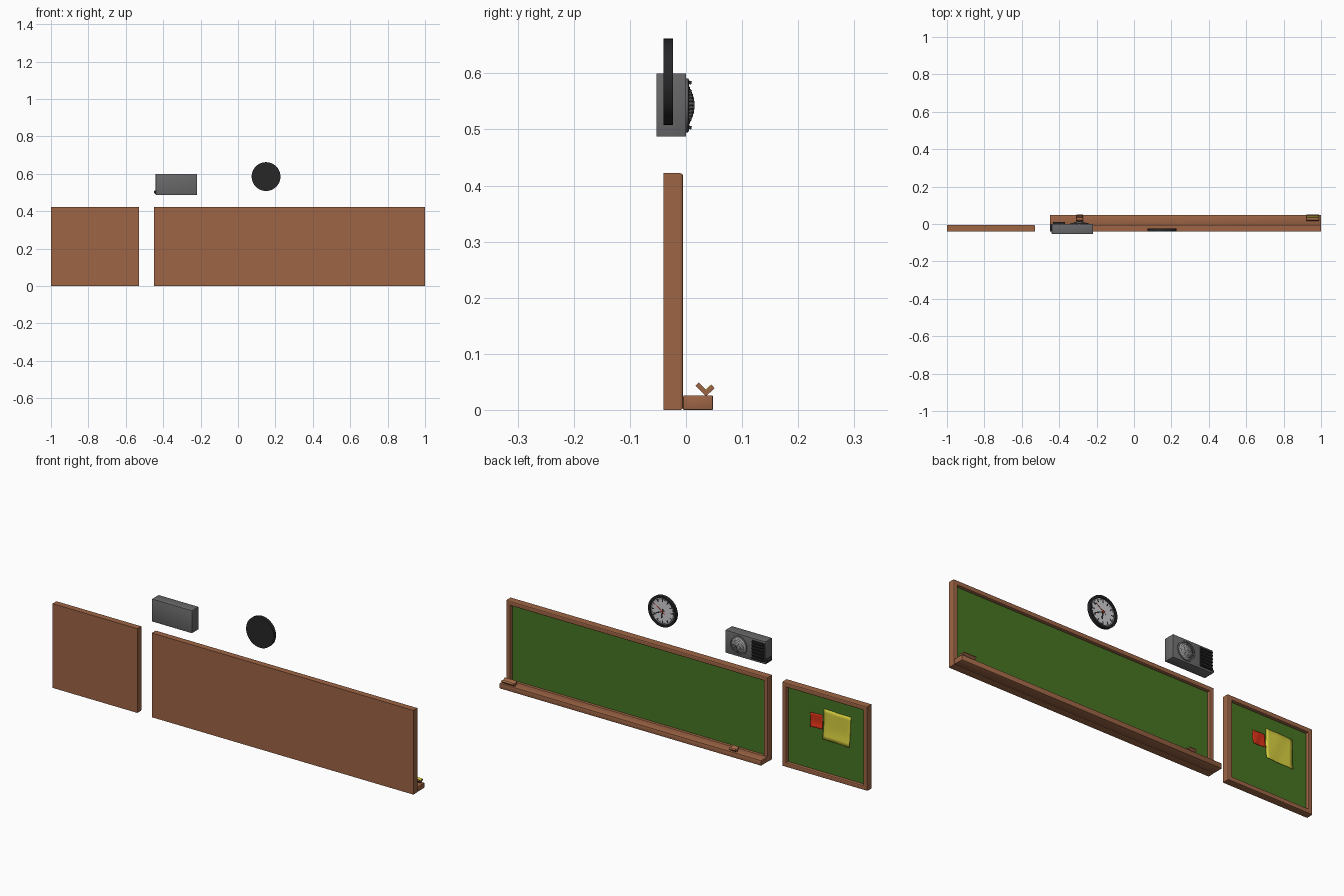
import bpy, bmesh, math
from mathutils import Matrix, Vector

if "Cube" in bpy.data.objects:
    bpy.data.objects.remove(bpy.data.objects["Cube"])


def material(name, rgb):
    m = bpy.data.materials.new(name)
    m.diffuse_color = (*rgb, 1)
    m.use_nodes = True
    m.node_tree.nodes["Principled BSDF"].inputs["Base Color"].default_value = m.diffuse_color
    return m


WOOD = material("brown wood", (0.34, 0.13, 0.06))
GREEN = material("board green", (0.062, 0.18, 0.016))
BLACK = material("black", (0.02, 0.02, 0.022))
GREY = material("dark grey", (0.14, 0.14, 0.145))
SILVER = material("light grey", (0.32, 0.32, 0.33))
WHITE = material("dial white", (0.62, 0.62, 0.65))
YELLOW = material("yellow", (0.68, 0.62, 0.05))
RED = material("red", (0.67, 0.03, 0.008))


def finish(name, bm, mats, smooth=False):
    bmesh.ops.recalc_face_normals(bm, faces=bm.faces[:])
    me = bpy.data.meshes.new(name)
    bm.to_mesh(me)
    bm.free()
    ob = bpy.data.objects.new(name, me)
    bpy.context.collection.objects.link(ob)
    for m in mats:
        me.materials.append(m)
    if smooth:
        bpy.ops.object.select_all(action='DESELECT')
        ob.select_set(True)
        bpy.context.view_layer.objects.active = ob
        bpy.ops.object.shade_smooth_by_angle(angle=math.radians(35))
    return ob


def add_box(bm, size, matrix):
    bmesh.ops.create_cube(bm, size=1, matrix=matrix @ Matrix.Diagonal((*size, 1)))


def box(name, lo, hi, mat, bevel=0):
    lo, hi = Vector(lo), Vector(hi)
    bm = bmesh.new()
    add_box(bm, hi - lo, Matrix.Translation((lo + hi) / 2))
    if bevel:
        bmesh.ops.bevel(bm, geom=bm.edges[:], offset=bevel, segments=2,
                        affect='EDGES', profile=0.5)
    return finish(name, bm, [mat], bevel > 0)


def lathe(name, x, z, profile, mat, sides=48):
    """Spin (radius, y) points around a y-directed axis through x, z."""
    bm = bmesh.new()
    vs = [bm.verts.new((x + r, y, z)) for r, y in profile]
    es = [bm.edges.new(p) for p in zip(vs, vs[1:])]
    bmesh.ops.spin(bm, geom=vs + es, cent=(x, 0, z), axis=(0, 1, 0),
                   angle=math.tau, steps=sides)
    bmesh.ops.remove_doubles(bm, verts=bm.verts[:], dist=1e-5)
    return finish(name, bm, [mat], True)


# Framed boards: solid back, recessed green panel facing +y
FRONT, PANEL = -0.005, -0.021


def board(name, x0, x1):
    bm = bmesh.new()
    add_box(bm, (x1 - x0, 0.035, 0.422),
            Matrix.Translation(((x0 + x1) / 2, FRONT - 0.0175, 0.211)))
    bm.normal_update()
    face = max(bm.faces, key=lambda f: f.normal.y)
    bmesh.ops.inset_region(bm, faces=[face], thickness=0.032)
    inner = bmesh.ops.extrude_face_region(bm, geom=[face])
    new = [v for v in inner["geom"] if isinstance(v, bmesh.types.BMVert)]
    bmesh.ops.translate(bm, verts=new, vec=(0, PANEL - FRONT, 0))
    if face.is_valid:
        bm.faces.remove(face)
    # round the front rims, leaving the mitre edges
    rims = []
    for e in bm.edges:
        a, b = (v.co for v in e.verts)
        d = b - a
        if min(a.y, b.y) > FRONT - 1e-4 and min(abs(d.x), abs(d.z)) < 1e-4:
            rims.append(e)
    bmesh.ops.bevel(bm, geom=rims, offset=0.005, segments=2,
                    affect='EDGES', profile=0.5)
    bmesh.ops.recalc_face_normals(bm, faces=bm.faces[:])
    for f in bm.faces:
        f.material_index = int(f.normal.y > 0.9 and
                               abs(f.calc_center_median().y - PANEL) < 0.002)
    return finish(name, bm, [WOOD, GREEN])


board("main_board", -0.45, 1.0)
board("notice_board", -1.0, -0.53)

# Chalk tray
box("chalk_tray", (-0.45, -0.005, 0), (1.0, 0.048, 0.026), WOOD, 0.002)


# Tilted erasers resting on the tray
def slab(name, x, y, z, size, tilt, mat):
    bm = bmesh.new()
    add_box(bm, size, Matrix.Translation((x, y, z)) @
            Matrix.Rotation(math.radians(tilt), 4, 'X'))
    return finish(name, bm, [mat])


for side, x, w in (("right", 0.956, 0.068), ("left", -0.29, 0.035)):
    slab(side + "_eraser_back", x, 0.029, 0.037, (w, 0.026, 0.008), -45, WOOD)
    slab(side + "_eraser_block", x, 0.041, 0.035, (w, 0.020, 0.008), 42, WOOD)
slab("eraser_pad", 0.956, 0.0385, 0.0385, (0.066, 0.019, 0.002), 42, YELLOW)


# Curled paper notes
def paper(name, x, z, w, h, turn, mat):
    bm = bmesh.new()
    bmesh.ops.create_grid(bm, x_segments=8, y_segments=8, size=0.5)
    for v in bm.verts:
        u, t = v.co.x, v.co.y
        curl = 0.007 * max(0, -t) ** 2 * 4 + 0.0012 * math.sin(u * 9 + t * 4)
        p = Matrix.Rotation(math.radians(turn), 2) @ Vector((u * w, t * h))
        v.co = (x + p.x, PANEL + 0.003 + curl, z + p.y)
    ob = finish(name, bm, [mat], True)
    mod = ob.modifiers.new("thickness", 'SOLIDIFY')
    mod.thickness = 0.001
    mod.offset = 0


paper("yellow_note", -0.825, 0.265, 0.148, 0.15, 1.5, YELLOW)
paper("red_note", -0.712, 0.272, 0.068, 0.068, -3, RED)

# Wall clock
CX, CZ = 0.15, 0.585
lathe("clock_case", CX, CZ, [(0, -0.04), (0.077, -0.04), (0.077, -0.023),
                             (0.066, -0.023), (0.064, -0.03), (0, -0.03)], BLACK)
lathe("clock_dial", CX, CZ, [(0, -0.03), (0.064, -0.03), (0.064, -0.0285),
                             (0, -0.0285)], WHITE)


def radial(bm, degrees, r0, r1, width, y):
    """Flat bar on the dial; degrees run clockwise from twelve."""
    m = (Matrix.Translation((CX, y, CZ)) @
         Matrix.Rotation(-math.radians(degrees), 4, 'Y') @
         Matrix.Translation((0, 0, (r0 + r1) / 2)))
    add_box(bm, (width, 0.001, r1 - r0), m)


bm = bmesh.new()
for i in range(60):
    if i % 5:
        radial(bm, i * 6, 0.057, 0.061, 0.0012, -0.0282)
    else:
        radial(bm, i * 6, 0.046, 0.061, 0.005, -0.0282)
finish("dial_marks", bm, [BLACK])
for name, deg, r0, r1, w, y, mat in (
        ("hour_hand", 188, -0.01, 0.036, 0.007, -0.0270, BLACK),
        ("minute_hand", 245, -0.012, 0.052, 0.005, -0.0258, BLACK),
        ("second_hand", 305, -0.018, 0.054, 0.0025, -0.0246, RED)):
    bm = bmesh.new()
    radial(bm, deg, r0, r1, w, y)
    finish(name, bm, [mat])
lathe("hand_hub", CX, CZ, [(0, -0.0285), (0.005, -0.0285), (0.005, -0.0238),
                           (0, -0.0238)], RED, 16)

# Wall speaker
SX, SZ = -0.291, 0.543
box("speaker_case", (-0.44, -0.053, 0.487), (-0.218, 0.0, 0.6), GREY, 0.0015)
lathe("speaker_ring", SX, SZ, [(0, -0.001), (0.048, -0.001), (0.048, 0.004),
                               (0.046, 0.005), (0.041, 0.005), (0.039, 0.002),
                               (0, 0.002)], GREY)
R, H = 0.039, 0.013


def dome_y(r):
    return 0.002 + H * (1 - (r / R) ** 2)


lathe("speaker_dome", SX, SZ, [(R * i / 8, dome_y(R * i / 8)) for i in range(9)],
      SILVER)

# Perforations in concentric rings
bm = bmesh.new()
for ring in range(6):
    r = 0.0066 * ring
    n = max(1, ring * 6)
    for k in range(n):
        a = math.tau * k / n
        normal = Vector((math.cos(a) * 2 * H * r / R ** 2, 1,
                         math.sin(a) * 2 * H * r / R ** 2))
        pos = Vector((SX + r * math.cos(a), dome_y(r), SZ + r * math.sin(a)))
        bmesh.ops.create_cone(bm, cap_ends=True, segments=8, radius1=0.0019,
                              radius2=0.0019, depth=0.001,
                              matrix=Matrix.Translation(pos) @
                              normal.to_track_quat('Z', 'Y').to_matrix().to_4x4())
finish("dome_holes", bm, [BLACK])

# Louvred panel beside the dome
box("louvre_plate", (-0.434, -0.001, 0.498), (-0.368, 0.003, 0.59), BLACK)
bm = bmesh.new()
for i in range(6):
    add_box(bm, (0.064, 0.010, 0.006),
            Matrix.Translation((-0.401, 0.005, 0.504 + i * 0.016)) @
            Matrix.Rotation(math.radians(-15), 4, 'X'))
finish("louvres", bm, [BLACK])

# Volume knob on the lower corner
lathe("volume_knob", -0.441, 0.502, [(0, -0.040), (0.009, -0.040), (0.009, -0.004),
                                     (0, -0.004)], BLACK, 24)
